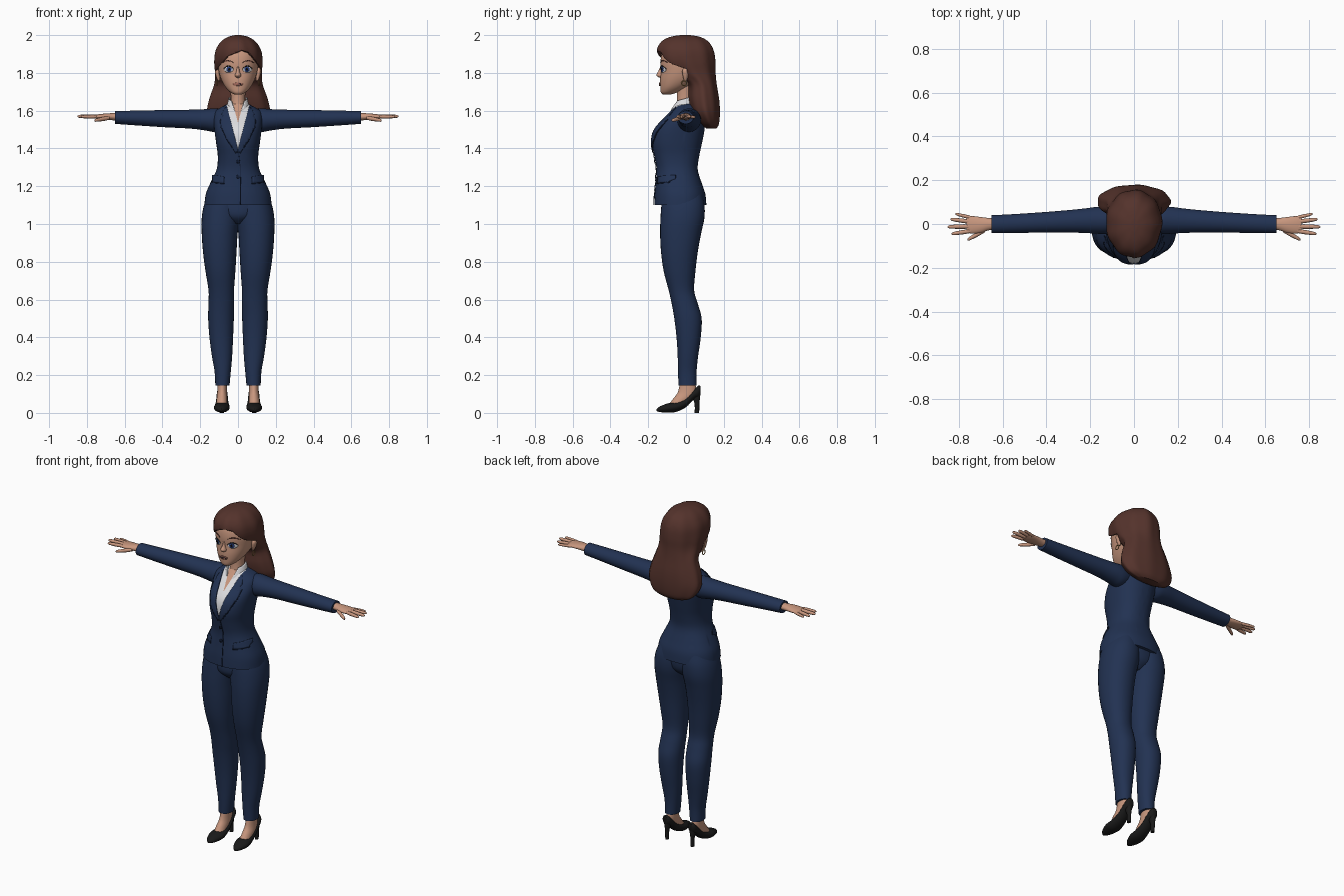
import bpy, bmesh
from math import sin, cos, pi
from mathutils import Vector
from mathutils.bvhtree import BVHTree

if "Cube" in bpy.data.objects:
    bpy.data.objects.remove(bpy.data.objects["Cube"])


def material(name, r, g, b):
    m = bpy.data.materials.new(name)
    m.use_nodes = True
    m.diffuse_color = (r, g, b, 1)
    m.node_tree.nodes["Principled BSDF"].inputs["Base Color"].default_value = (r, g, b, 1)
    return m


suit = material("navy suit", .016, .032, .085)
seam = material("dark navy seam", .006, .012, .035)
skin = material("skin", .58, .31, .21)
hair_brown = material("brown hair", .09, .033, .025)
white = material("white shirt", .72, .72, .74)
black = material("black leather", .01, .01, .01)
blue = material("blue iris", .03, .07, .3)
lip = material("lips", .4, .16, .12)
gold = material("gold", .5, .3, .1)
parts = []


def finish(bm, name, mats, mirror=False, thick=0, offset=0):
    """Turn a bmesh into an object, optionally mirrored and thickened."""
    bmesh.ops.recalc_face_normals(bm, faces=bm.faces)
    me = bpy.data.meshes.new(name)
    bm.to_mesh(me)
    bm.free()
    for m in mats:
        me.materials.append(m)
    ob = bpy.data.objects.new(name, me)
    bpy.context.collection.objects.link(ob)
    if thick:
        mod = ob.modifiers.new("thickness", "SOLIDIFY")
        mod.thickness, mod.offset = thick, offset
    if mirror:
        ob.modifiers.new("mirror", "MIRROR").use_mirror_merge = False
    parts.append(ob)
    return ob


def loft_mesh(rings, axis="z", power=2.0, n=32, steps=4, cap=True, ripple=0):
    """Smooth skin through rings of (position, low a, high a, low b, high b)."""
    rows = [Vector(r if len(r) == 5 else (r[0], -r[1], *r[1:])) for r in rings]
    smooth = []
    for i in range(len(rows) - 1):
        p, q = rows[i], rows[i + 1]
        u = (q - rows[max(i - 1, 0)]) / 2
        v = (rows[min(i + 2, len(rows) - 1)] - p) / 2
        for k in range(steps):
            t = k / steps
            smooth.append(p + u * t + (3 * (q - p) - 2 * u - v) * t**2
                          + (2 * (p - q) + u + v) * t**3)
    smooth.append(rows[-1])
    bm = bmesh.new()
    loops = []
    for t, a1, a2, b1, b2 in smooth:
        loop = []
        for k in range(n):
            c, s = cos(2 * pi * k / n), sin(2 * pi * k / n)
            wave = 1 + ripple * cos(18 * pi * k / n)
            a = (a1 + a2) / 2 + (a2 - a1) / 2 * wave * abs(c)**(2 / power) * (1 if c > 0 else -1)
            b = (b1 + b2) / 2 + (b2 - b1) / 2 * wave * abs(s)**(2 / power) * (1 if s > 0 else -1)
            loop.append(bm.verts.new({"z": (a, b, t), "x": (t, a, b), "y": (b, t, a)}[axis]))
        loops.append(loop)
    for lo, hi in zip(loops, loops[1:]):
        for k in range(n):
            j = (k + 1) % n
            bm.faces.new((lo[k], lo[j], hi[j], hi[k]))
    if cap:
        bm.faces.new(loops[0])
        bm.faces.new(loops[-1])
    return bm


def loft(name, mat, rings, axis="z", mirror=False, **shape):
    return finish(loft_mesh(rings, axis, **shape), name, [mat], mirror)


def slice_mesh(bm, co, no):
    bmesh.ops.bisect_plane(bm, geom=bm.verts[:] + bm.edges[:] + bm.faces[:],
                           plane_co=co, plane_no=no)


def region(bm, outline, y_max):
    """Cut a convex front outline (counter-clockwise x, z) and return its faces."""
    sides = []
    for (ax, az), (bx, bz) in zip(outline, outline[1:] + outline[:1]):
        sides.append((Vector((ax, 0, az)), Vector((bz - az, 0, ax - bx))))
        slice_mesh(bm, *sides[-1])
    slice_mesh(bm, (0, y_max, 0), (0, 1, 0))
    found = []
    for f in bm.faces:
        c = f.calc_center_median()
        if c.y < y_max and all((c - co).dot(no) < 0 for co, no in sides):
            found.append(f)
    return found


def plate(name, mat, outline, target, lift=.003, mirror=True, step=.012):
    """Thin plate with a front outline, laid onto the target surface."""
    me = target.data
    tree = BVHTree.FromPolygons([v.co for v in me.vertices], [p.vertices for p in me.polygons])
    bm = bmesh.new()
    bm.faces.new([bm.verts.new((x, 0, z)) for x, z in outline])
    bmesh.ops.triangulate(bm, faces=bm.faces)
    for axis in (0, 2):
        spots = [p[axis // 2] for p in outline]
        pos = min(spots) + step
        while pos < max(spots):
            at = Vector((0, 0, 0))
            at[axis] = pos
            slice_mesh(bm, at, (axis == 0, 0, axis == 2))
            pos += step
    for v in bm.verts:
        hit = tree.ray_cast(Vector((v.co.x, -1, v.co.z)), Vector((0, 1, 0)))[0]
        v.co.y = (hit.y if hit else -.05) - lift
    return finish(bm, name, [mat], mirror, thick=.003)


def oval(x, z, rx, rz, n=18):
    return [(x + rx * cos(2 * pi * k / n), z + rz * sin(2 * pi * k / n)) for k in range(n)]


def arc(x, z, width, rise, thick):
    """Arched strip, used for brows and lashes."""
    ts = [k / 4 - 1 for k in range(9)]
    top = [(x + t * width, z + rise * (1 - t * t) + thick * (1 - t * t * .7)) for t in ts]
    return top + [(x + t * width, z + rise * (1 - t * t)) for t in reversed(ts)]


# Trousers
loft("trouser_legs", suit, [
    (.145, .045, .12, -.04, .055), (.22, .038, .124, -.042, .056), (.3, .031, .138, -.044, .064),
    (.4, .026, .151, -.05, .078), (.5, .022, .158, -.062, .083), (.58, .02, .156, -.076, .062),
    (.65, .021, .156, -.092, .043), (.75, .014, .172, -.118, .05), (.85, .008, .185, -.132, .062),
    (.95, .002, .192, -.137, .08), (1.03, -.008, .192, -.135, .097), (1.1, -.01, .18, -.13, .098),
    (1.16, 0, .155, -.12, .085)], mirror=True, power=2.15)
loft("trouser_seat", suit, [(1.0, .03, -.09, .04), (1.04, .12, -.128, .08),
                            (1.1, .165, -.13, .09), (1.16, .155, -.12, .08)])

# Feet and high heeled shoes
loft("feet", skin, [(.045, .057, .113, -.09, -.01), (.075, .057, .113, -.068, .03),
                    (.11, .058, .11, -.043, .055), (.17, .06, .108, -.03, .045)], mirror=True)
loft("shoes", black, [
    (-.156, .01, .02, .083, .093), (-.135, .004, .036, .063, .112), (-.09, .002, .052, .046, .127),
    (-.05, .006, .06, .045, .124), (0, .03, .083, .051, .117), (.04, .07, .122, .055, .113),
    (.066, .085, .145, .06, .108), (.077, .1, .142, .07, .098)], axis="y", mirror=True)
loft("shoe_heels", black, [(0, .074, .094, .046, .07), (.05, .073, .095, .045, .071),
                           (.085, .067, .101, .03, .075), (.11, .064, .104, .025, .076)], mirror=True)

# Jacket with the open neckline coloured as shirt and skin
bm = loft_mesh([
    (1.1, .178, -.168, .108), (1.16, .17, -.166, .102), (1.22, .145, -.16, .082),
    (1.29, .113, -.156, .062), (1.36, .107, -.168, .07), (1.43, .116, -.18, .085),
    (1.5, .125, -.166, .098), (1.56, .13, -.115, .096), (1.6, .118, -.078, .085),
    (1.635, .055, -.05, .06)], power=2.3, n=48)
for f in region(bm, [(0, 1.395), (.066, 1.65), (-.066, 1.65)], -.01):
    f.material_index = 1
for f in region(bm, [(0, 1.535), (.03, 1.65), (-.03, 1.65)], -.01):
    f.material_index = 2
jacket = finish(bm, "jacket", [suit, white, skin])

# Jacket details
plate("lapels", suit, [(.002, 1.375), (.012, 1.38), (.06, 1.45), (.088, 1.515), (.092, 1.553),
                       (.068, 1.552), (.086, 1.58), (.072, 1.612), (.058, 1.62), (.0, 1.395)],
      jacket, lift=.005)
plate("lapel_edges", seam, [(.012, 1.374), (.063, 1.447), (.092, 1.515), (.095, 1.556),
                            (.068, 1.555), (.088, 1.515), (.06, 1.453)], jacket, lift=.003)
plate("pocket_flaps", suit, [(.075, 1.215), (.135, 1.222), (.138, 1.26), (.073, 1.25)],
      jacket, lift=.005)
plate("pocket_edges", seam, [(.072, 1.211), (.138, 1.218), (.138, 1.224), (.072, 1.217)],
      jacket, lift=.004)
plate("closing_seam", seam, [(.012, 1.1), (.016, 1.1), (.014, 1.3), (.003, 1.39), (0, 1.39),
                             (.01, 1.3)], jacket, mirror=False)
for i, z in enumerate((1.33, 1.25)):
    plate(f"button_{i + 1}", seam, oval(.0, z, .009, .009), jacket, lift=.005, mirror=False)

# Shirt collar, lower at the front and open at the throat
bm = loft_mesh([(1.595, .064, -.09, .05), (1.63, .056, -.078, .05), (1.665, .047, -.058, .045)],
               cap=False)
for v in bm.verts:
    v.co.z += .3 * v.co.y
bmesh.ops.delete(bm, geom=region(bm, [(0, 1.545), (.042, 1.68), (-.042, 1.68)], 0), context="FACES")
finish(bm, "shirt_collar", [white], thick=.006)

# Sleeves
loft("sleeves", suit, [
    (.06, -.03, .065, 1.51, 1.6), (.12, -.045, .078, 1.488, 1.612), (.17, -.044, .078, 1.495, 1.608),
    (.25, -.04, .068, 1.505, 1.605), (.4, -.039, .055, 1.513, 1.603),
    (.55, -.041, .045, 1.523, 1.6), (.65, -.042, .04, 1.53, 1.598)], axis="x", mirror=True)

# Hands
loft("palms", skin, [
    (.62, -.026, .026, 1.548, 1.588), (.66, -.028, .027, 1.549, 1.587), (.7, -.04, .032, 1.552, 1.585),
    (.74, -.044, .036, 1.555, 1.581), (.765, -.038, .032, 1.56, 1.577)], axis="x", mirror=True)


def finger(name, start, end, r):
    rings = []
    for t, size in ((0, .9), (.3, 1.05), (.65, .95), (.92, .75), (1, .25)):
        x, y, z = Vector(start).lerp(Vector(end), t)
        rings.append((x, y - r * size, y + r * size, z - r * size, z + r * size))
    loft(name, skin, rings, axis="x", mirror=True, n=12, steps=2)


finger("little_fingers", (.74, .028, 1.567), (.815, .046, 1.565), .008)
finger("ring_fingers", (.745, .01, 1.569), (.838, .022, 1.568), .0095)
finger("middle_fingers", (.745, -.011, 1.57), (.85, -.013, 1.57), .01)
finger("index_fingers", (.745, -.032, 1.569), (.832, -.045, 1.568), .0095)
finger("thumbs", (.68, -.028, 1.562), (.76, -.072, 1.548), .0105)

# Neck and head
loft("neck", skin, [(1.56, .05, -.06, .04), (1.62, .042, -.052, .04), (1.67, .038, -.048, .04),
                    (1.74, .042, -.05, .045)])
head = loft("head", skin, [
    (1.686, .018, -.124, -.08), (1.697, .04, -.133, -.045), (1.725, .067, -.136, .01),
    (1.765, .089, -.137, .07), (1.81, .102, -.133, .095), (1.86, .107, -.135, .105),
    (1.91, .1, -.125, .1), (1.955, .07, -.09, .075), (1.97, .03, -.04, .03)], power=2.15, n=48)
loft("nose", skin, [(1.84, .006, -.134, -.11), (1.81, .009, -.146, -.11),
                    (1.79, .016, -.157, -.11), (1.78, .015, -.15, -.11),
                    (1.774, .008, -.138, -.11)], n=16)
loft("ears", skin, [(1.758, .096, .106, -.01, .004), (1.78, .096, .116, -.016, .012),
                    (1.81, .097, .122, -.02, .018), (1.828, .1, .115, -.01, .012)],
     mirror=True, n=16)

# Face details
plate("eye_whites", white, oval(.049, 1.818, .024, .016), head, lift=.002)
plate("irises", blue, oval(.047, 1.819, .013, .0145), head, lift=.004)
plate("pupils", black, oval(.047, 1.819, .006, .007), head, lift=.006)
plate("lashes", black, arc(.05, 1.82, .027, .014, .005), head, lift=.005)
plate("eyebrows", hair_brown, arc(.055, 1.853, .03, .009, .006), head, lift=.003)
plate("lips", lip, oval(0, 1.74, .027, .009), head, lift=.004, mirror=False)
plate("mouth_line", seam, oval(0, 1.741, .024, .001), head, lift=.006, mirror=False)

# Earrings: small hoops seen from the side
bm = bmesh.new()
hoop = [[bm.verts.new((.111 + .003 * cos(b), -.01 + (.013 + .003 * sin(b)) * cos(a),
                       1.745 + (.013 + .003 * sin(b)) * sin(a)))
         for b in (0, pi / 2, pi, 3 * pi / 2)] for a in [k * pi / 8 for k in range(16)]]
for i in range(16):
    for j in range(4):
        bm.faces.new((hoop[i - 1][j - 1], hoop[i][j - 1], hoop[i][j], hoop[i - 1][j]))
finish(bm, "earrings", [gold], mirror=True)

# Long hair with a side-swept opening for the face
bm = loft_mesh([
    (1.505, .08, .11, .16), (1.53, .135, .075, .174), (1.59, .166, .03, .179),
    (1.66, .155, .012, .175), (1.74, .128, .005, .162), (1.8, .124, -.08, .156),
    (1.86, .128, -.143, .155), (1.92, .12, -.153, .145), (1.965, .092, -.13, .118),
    (1.99, .055, -.085, .075), (2.0, .015, -.03, .02)], n=54, ripple=.018)
opening = region(bm, [(-.3, 1.5), (.3, 1.5), (.3, 1.56), (.1, 1.855), (.06, 1.908), (.02, 1.92),
                      (-.06, 1.885), (-.105, 1.83), (-.3, 1.55)], .004)
bmesh.ops.delete(bm, geom=opening, context="FACES")
finish(bm, "hair", [hair_brown], thick=.018, offset=-1)

# Smooth shading with crisp hard edges
bpy.ops.object.select_all(action="DESELECT")
for ob in parts:
    ob.select_set(True)
bpy.context.view_layer.objects.active = jacket
bpy.ops.object.shade_smooth_by_angle(angle=.8)
